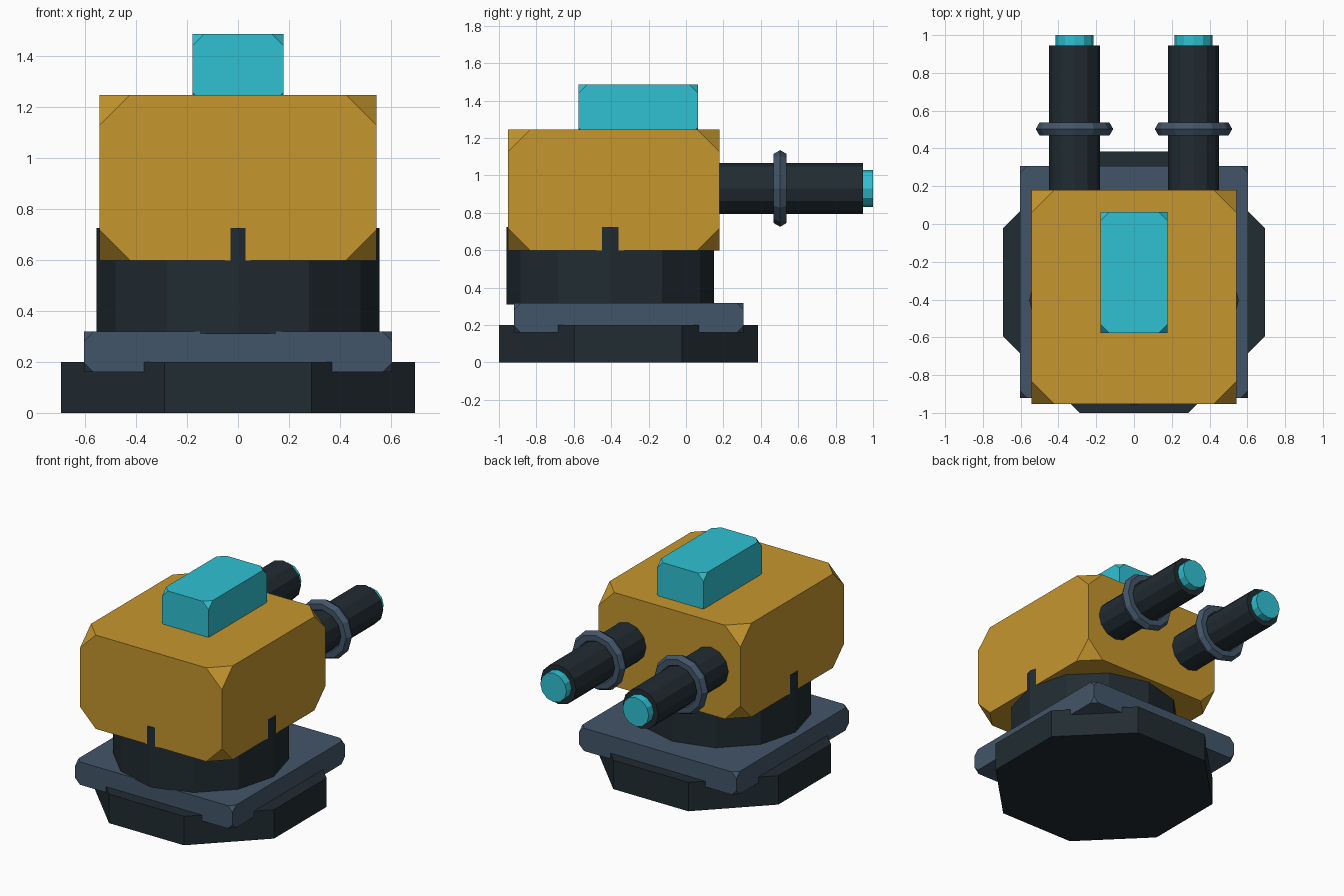
import bpy
import bmesh
from math import pi
from mathutils import Matrix, Vector

cube = bpy.data.objects.get("Cube")
if cube:
    bpy.data.objects.remove(cube, do_unlink=True)


def material(name, rgb):
    mat = bpy.data.materials.new(name)
    mat.use_nodes = True
    mat.diffuse_color = (*rgb, 1)
    mat.node_tree.nodes["Principled BSDF"].inputs["Base Color"].default_value = (*rgb, 1)
    return mat


gold = material("gold", (0.56, 0.305, 0.027))
cyan = material("cyan", (0.029, 0.535, 0.65))
slate = material("slate", (0.055, 0.09, 0.14))
charcoal = material("charcoal", (0.015, 0.025, 0.032))


def finish(bm, name, mat):
    bmesh.ops.recalc_face_normals(bm, faces=bm.faces)
    mesh = bpy.data.meshes.new(name)
    bm.to_mesh(mesh)
    bm.free()
    mesh.materials.append(mat)
    obj = bpy.data.objects.new(name, mesh)
    bpy.context.collection.objects.link(obj)
    return obj


def corner_cut_box(name, low, high, cut, mat):
    """Box whose eight corners are sliced into triangles."""
    low, high = Vector(low), Vector(high)
    bm = bmesh.new()
    bmesh.ops.create_cube(bm, size=1)
    bmesh.ops.scale(bm, vec=high - low, verts=bm.verts)
    bmesh.ops.translate(bm, vec=(low + high) / 2, verts=bm.verts)
    bmesh.ops.bevel(bm, geom=bm.verts[:], offset=cut, segments=1, affect='VERTICES')
    return finish(bm, name, mat)


def prism(name, sides, radius, start, end, mat, turn=0):
    """Regular prism between two points, along z or y."""
    start, end = Vector(start), Vector(end)
    axis = end - start
    tilt = Matrix.Rotation(-pi / 2, 4, 'X') if abs(axis.y) > abs(axis.z) else Matrix()
    bm = bmesh.new()
    bmesh.ops.create_cone(
        bm, cap_ends=True, segments=sides, radius1=radius, radius2=radius, depth=axis.length,
        matrix=Matrix.Translation((start + end) / 2) @ tilt @ Matrix.Rotation(turn, 4, 'Z'))
    return finish(bm, name, mat)


def ring(name, centre, major, minor, mat):
    """Faceted ring around the y axis, made by spinning a hexagon."""
    bm = bmesh.new()
    bmesh.ops.create_circle(bm, segments=6, radius=minor,
                            matrix=Matrix.Translation((major, 0, 0)) @ Matrix.Rotation(pi / 2, 4, 'Z'))
    # Point a hexagon corner outward
    if max(v.co.x for v in bm.verts) < major + minor * 0.95:
        bmesh.ops.rotate(bm, verts=bm.verts, cent=(major, 0, 0),
                         matrix=Matrix.Rotation(pi / 6, 3, 'Z'))
    bmesh.ops.spin(bm, geom=bm.verts[:] + bm.edges[:], cent=(0, 0, 0), axis=(0, 1, 0),
                   angle=2 * pi, steps=12)
    bmesh.ops.remove_doubles(bm, verts=bm.verts, dist=0.0005)
    bmesh.ops.translate(bm, vec=centre, verts=bm.verts)
    return finish(bm, name, mat)


# Stand: octagonal foot, square plate and twelve-sided neck
prism("base_foot", 8, 0.75, (0, -0.308, 0), (0, -0.308, 0.2), charcoal, pi / 8)
corner_cut_box("base_plate", (-0.603, -0.92, 0.16), (0.603, 0.308, 0.318), 0.037, slate)
prism("neck", 12, 0.555, (0, -0.405, 0.31), (0, -0.405, 0.725), charcoal)

# Turret body with its top hatch
corner_cut_box("turret_body", (-0.543, -0.952, 0.597), (0.543, 0.18, 1.246), 0.12, gold)
corner_cut_box("top_hatch", (-0.178, -0.576, 1.21), (0.178, 0.063, 1.485), 0.046, cyan)

# Twin barrels with collars and glowing tips
for side, x in (("left", 0.315), ("right", -0.315)):
    prism(side + "_barrel", 12, 0.136, (x, 0.05, 0.93), (x, 0.945, 0.93), charcoal)
    ring(side + "_barrel_collar", (x, 0.503, 0.93), 0.165, 0.04, slate)
    prism(side + "_barrel_tip", 12, 0.1, (x, 0.9, 0.93), (x, 1.0, 0.93), cyan)
